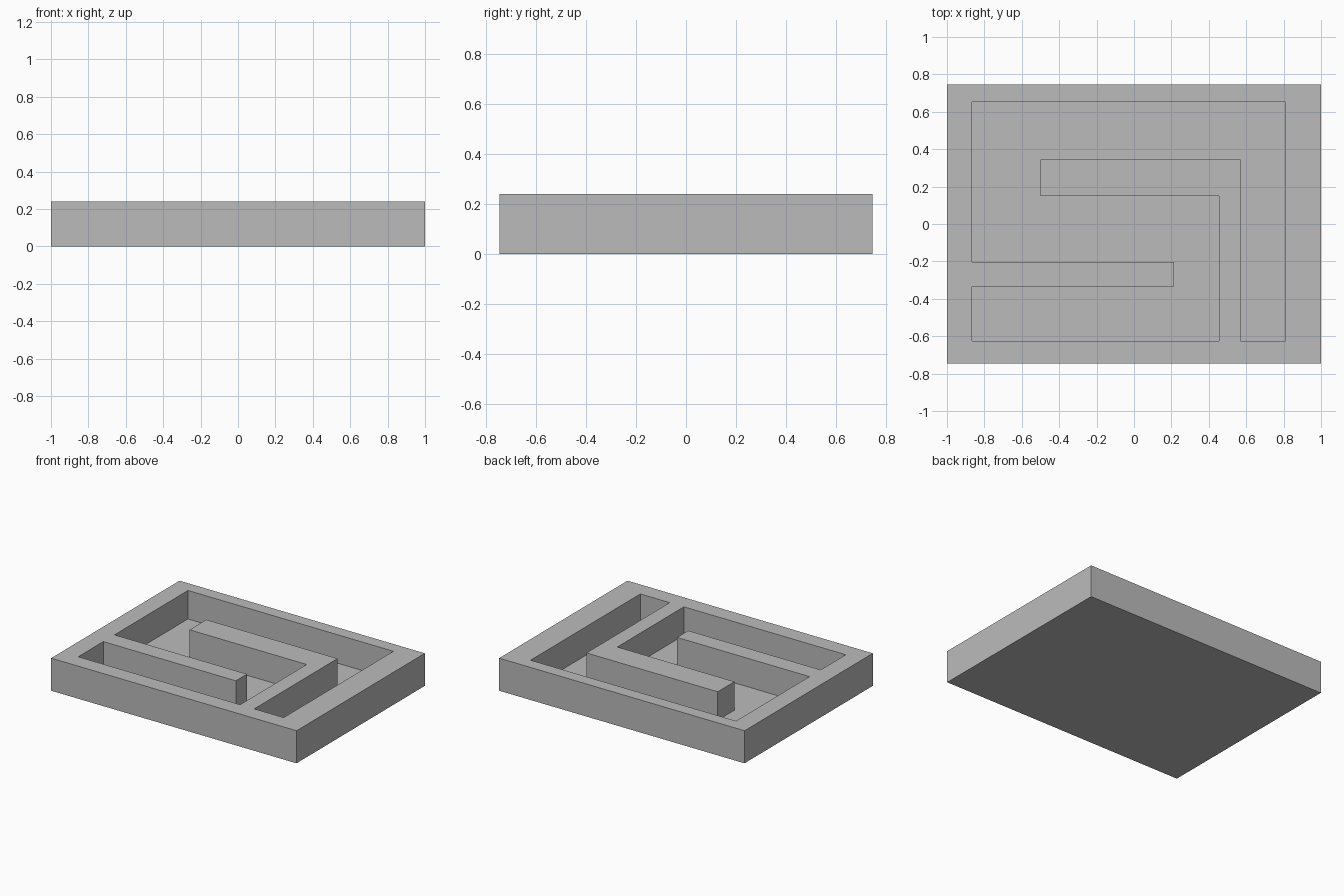
import bpy
import bmesh

cube = bpy.data.objects.get("Cube")
if cube:
    bpy.data.objects.remove(cube, do_unlink=True)

HALF_X, HALF_Y, HEIGHT, FLOOR = 1.0, 0.747, 0.24, 0.03

grey = bpy.data.materials.new("plain_grey")
grey.use_nodes = True
colour = (0.5, 0.5, 0.5, 1)
grey.diffuse_color = colour
grey.node_tree.nodes["Principled BSDF"].inputs["Base Color"].default_value = colour


def prism(name, outline, bottom, top):
    """Extrude a closed outline from bottom to top."""
    bm = bmesh.new()
    base = bm.faces.new([bm.verts.new((x, y, bottom)) for x, y in outline])
    grown = bmesh.ops.extrude_face_region(bm, geom=[base])["geom"]
    verts = [v for v in grown if isinstance(v, bmesh.types.BMVert)]
    bmesh.ops.translate(bm, verts=verts, vec=(0, 0, top - bottom))
    bmesh.ops.recalc_face_normals(bm, faces=bm.faces)
    mesh = bpy.data.meshes.new(name)
    bm.to_mesh(mesh)
    bm.free()
    mesh.materials.append(grey)
    obj = bpy.data.objects.new(name, mesh)
    bpy.context.collection.objects.link(obj)
    return obj


# Solid rectangular block
tray = prism("maze_tray", [(-HALF_X, -HALF_Y), (HALF_X, -HALF_Y),
                           (HALF_X, HALF_Y), (-HALF_X, HALF_Y)], 0, HEIGHT)

# Winding channel, cut from the top and leaving a thin floor
channel = prism("channel_cutter", [
    (-0.865, -0.625), (0.455, -0.625), (0.455, 0.15), (-0.5, 0.15),
    (-0.5, 0.345), (0.57, 0.345), (0.57, -0.625), (0.81, -0.625),
    (0.81, 0.653), (-0.865, 0.653), (-0.865, -0.203), (0.215, -0.203),
    (0.215, -0.333), (-0.865, -0.333)], FLOOR, HEIGHT + 0.1)
channel.hide_render = True
channel.hide_viewport = True

cut = tray.modifiers.new("channel", 'BOOLEAN')
cut.operation = 'DIFFERENCE'
cut.solver = 'EXACT'
cut.object = channel

# Apply the cut and discard the cutter
bpy.context.view_layer.objects.active = tray
tray.select_set(True)
bpy.ops.object.modifier_apply(modifier=cut.name)
bpy.data.objects.remove(channel, do_unlink=True)
